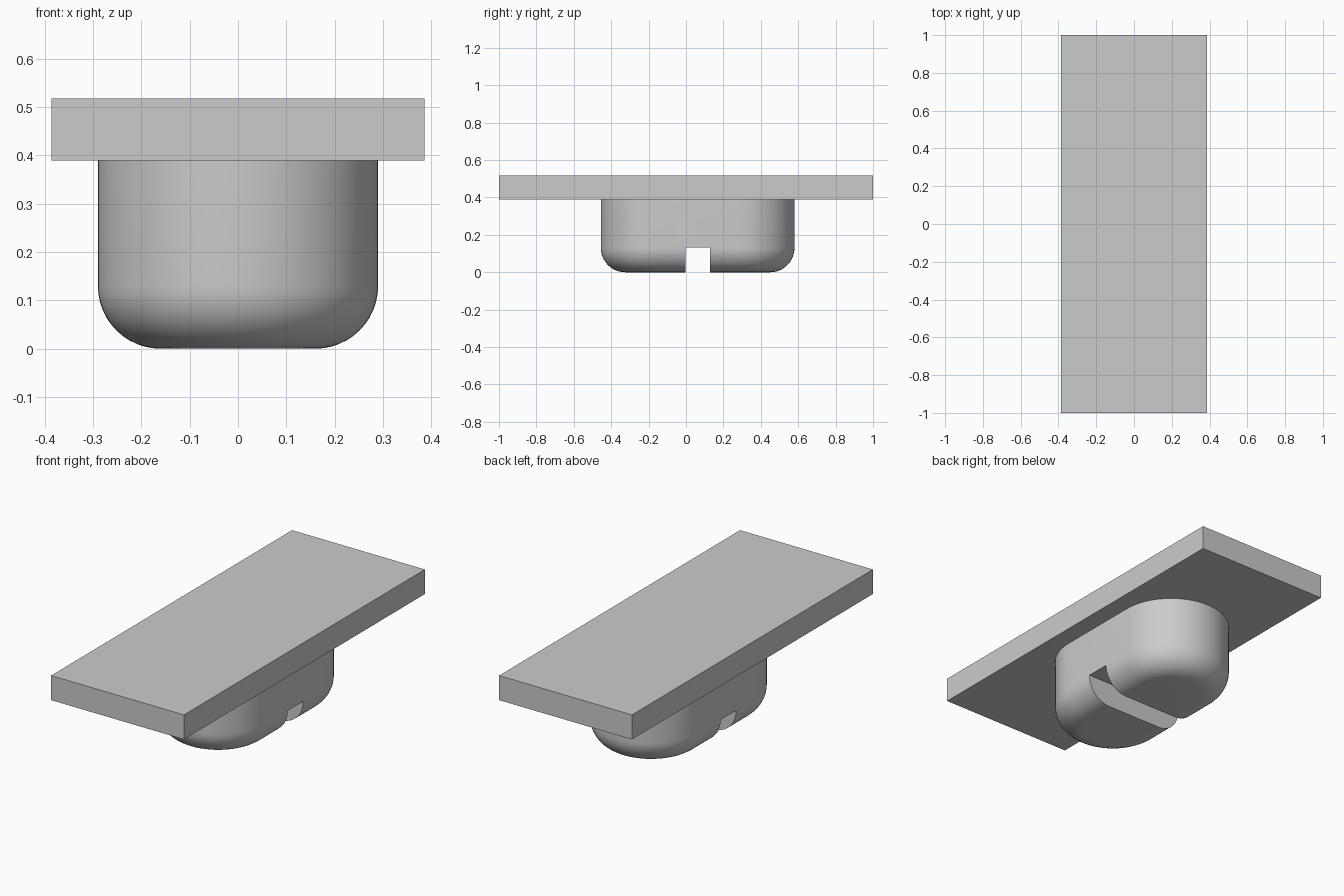
import bpy, bmesh
from math import sin, cos, pi, radians

if "Cube" in bpy.data.objects:
    bpy.data.objects.remove(bpy.data.objects["Cube"])

WIDTH, LENGTH, TOP = 0.772, 2.0, 0.518      # plate
JOINT = 0.389                               # underside of the plate
RADIUS, CENTER_Y, HALF_RUN = 0.29, 0.0625, 0.2275
ROUND = 0.13                                # lower edge rounding
SLOT_WIDTH, SLOT_DEPTH = 0.13, 0.133

grey = bpy.data.materials.new("plain grey")
grey.use_nodes = True
colour = (0.6, 0.6, 0.6, 1)
grey.diffuse_color = colour
grey.node_tree.nodes["Principled BSDF"].inputs["Base Color"].default_value = colour


def add_object(name, bm):
    bmesh.ops.recalc_face_normals(bm, faces=bm.faces[:])
    mesh = bpy.data.meshes.new(name)
    bm.to_mesh(mesh)
    bm.free()
    mesh.materials.append(grey)
    obj = bpy.data.objects.new(name, mesh)
    bpy.context.collection.objects.link(obj)
    return obj


def box(name, size, center):
    bm = bmesh.new()
    bmesh.ops.create_cube(bm, size=1)
    bmesh.ops.scale(bm, vec=size, verts=bm.verts)
    bmesh.ops.translate(bm, vec=center, verts=bm.verts)
    return add_object(name, bm)


def stadium(bm, radius, z, steps=32):
    """Ring with straight sides along y and semicircular ends."""
    ring = []
    for end in (1, -1):
        for i in range(steps + 1):
            a = pi * i / steps
            ring.append(bm.verts.new((end * radius * cos(a),
                                      CENTER_Y + end * (HALF_RUN + radius * sin(a)), z)))
    return ring


# Flat rectangular plate
box("top_plate", (WIDTH, LENGTH, TOP - JOINT), (0, 0, (TOP + JOINT) / 2))

# Stadium-shaped foot with a rounded lower edge
bm = bmesh.new()
arc = [pi / 2 * i / 12 for i in range(13)]
rings = [stadium(bm, RADIUS - ROUND * (1 - sin(a)), ROUND * (1 - cos(a))) for a in arc]
rings.append(stadium(bm, RADIUS, JOINT))
for low, high in zip(rings, rings[1:]):
    for i in range(len(low)):
        j = (i + 1) % len(low)
        bm.faces.new((low[i], low[j], high[j], high[i]))
bm.faces.new(rings[0])
bm.faces.new(rings[-1])
foot = add_object("rounded_foot", bm)

# Slot across the underside of the foot
cutter = box("slot_cutter", (1, SLOT_WIDTH, SLOT_DEPTH * 2), (0, CENTER_Y, 0))
cutter.hide_render = True
cut = foot.modifiers.new("slot", "BOOLEAN")
cut.operation, cut.solver, cut.object = "DIFFERENCE", "EXACT", cutter
bpy.ops.object.select_all(action="DESELECT")
bpy.context.view_layer.objects.active = foot
foot.select_set(True)
bpy.ops.object.modifier_apply(modifier=cut.name)
bpy.data.objects.remove(cutter)
bpy.ops.object.shade_smooth_by_angle(angle=radians(30))
